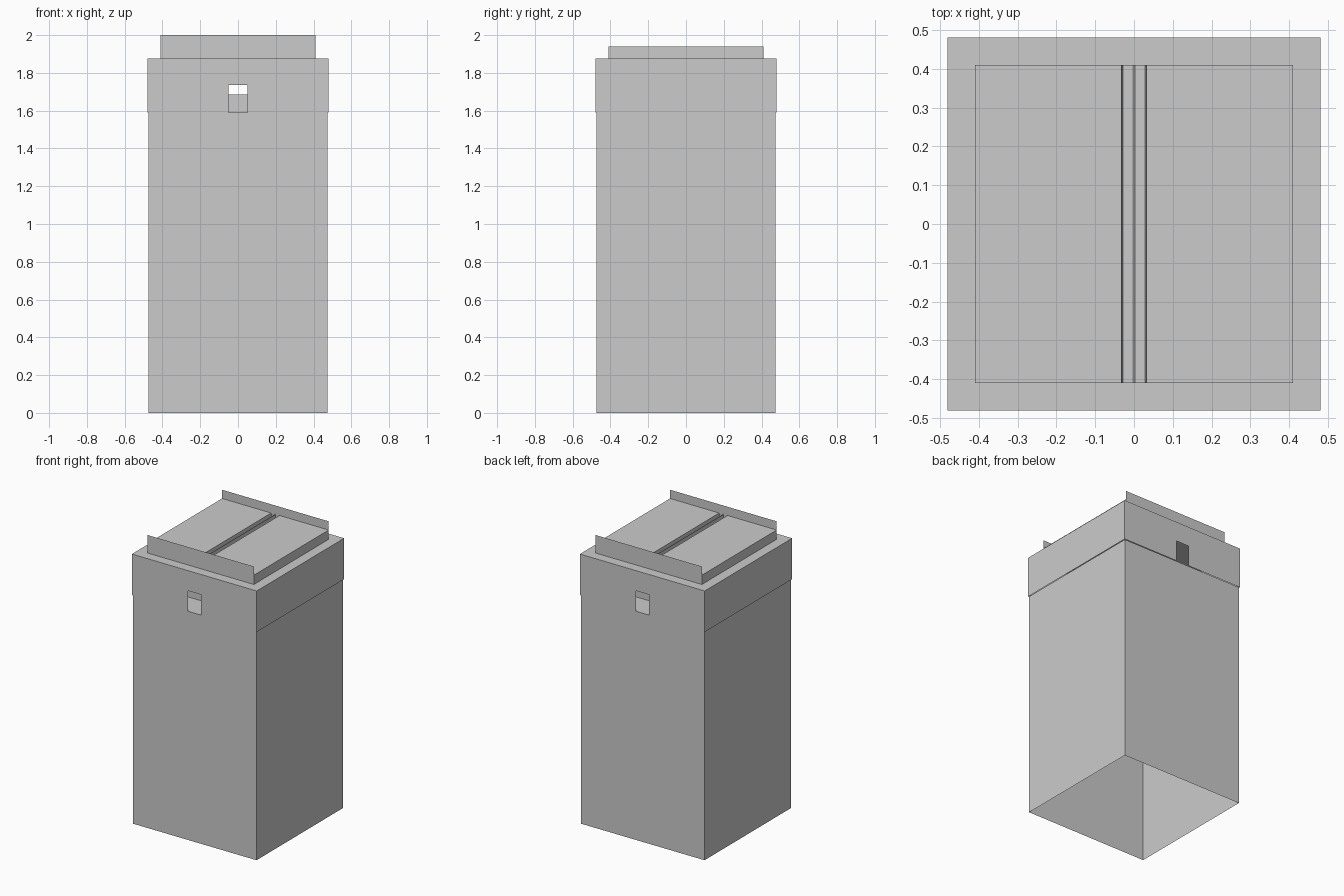
import bpy
import bmesh

cube = bpy.data.objects.get("Cube")
if cube:
    bpy.data.objects.remove(cube, do_unlink=True)

grey = bpy.data.materials.new("plain_grey")
grey.use_nodes = True
colour = (0.6, 0.6, 0.6, 1)
grey.diffuse_color = colour
grey.node_tree.nodes["Principled BSDF"].inputs["Base Color"].default_value = colour


def finish(name, bm):
    mesh = bpy.data.meshes.new(name)
    bm.to_mesh(mesh)
    bm.free()
    mesh.materials.append(grey)
    obj = bpy.data.objects.new(name, mesh)
    bpy.context.collection.objects.link(obj)
    return obj


def sheet(bm, points):
    return bm.faces.new([bm.verts.new(p) for p in points])


def open_box(name, half, bottom, top, notch=None):
    """Thin-walled box without a floor; notch = (half width, height) in front and back."""
    bm = bmesh.new()
    for s in (-1, 1):
        y = s * half
        wall = [(-half, bottom)]
        if notch:
            w, h = notch
            wall += [(-w, bottom), (-w, h), (w, h), (w, bottom)]
        wall += [(half, bottom), (half, top), (-half, top)]
        front = [(x, y, z) for x, z in wall]
        sheet(bm, front if s < 0 else front[::-1])
        side = [(y, -half, bottom), (y, half, bottom), (y, half, top), (y, -half, top)]
        sheet(bm, side if s > 0 else side[::-1])
    sheet(bm, [(-half, -half, top), (half, -half, top), (half, half, top), (-half, half, top)])
    bmesh.ops.remove_doubles(bm, verts=bm.verts, dist=0.0001)
    return finish(name, bm)


# Body, inner step and lid
seam, lid_top = 1.59, 1.875
open_box("body", 0.475, 0, seam)
open_box("inner_step", 0.30, seam, 1.685)
open_box("lid", 0.48, seam, lid_top, notch=(0.05, 1.735))

# Raised top panels with a double groove along the middle
r, top, floor = 0.41, 1.94, 1.89
half_profile = [(r, lid_top), (r, top), (0.032, top), (0.028, floor), (0.004, floor), (0.002, top)]
profile = half_profile + [(-x, z) for x, z in reversed(half_profile)]
bm = bmesh.new()
face = sheet(bm, [(x, -r, z) for x, z in profile])
ext = bmesh.ops.extrude_face_region(bm, geom=[face])
bmesh.ops.translate(bm, vec=(0, 2 * r, 0),
                    verts=[g for g in ext["geom"] if isinstance(g, bmesh.types.BMVert)])
bmesh.ops.recalc_face_normals(bm, faces=bm.faces)
finish("top_panels", bm)

# Upright end flaps
for name, s in (("front_flap", -1), ("back_flap", 1)):
    bm = bmesh.new()
    y = s * (r + 0.001)
    sheet(bm, [(s * r, y, lid_top), (-s * r, y, lid_top), (-s * r, y, 2), (s * r, y, 2)])
    finish(name, bm)
